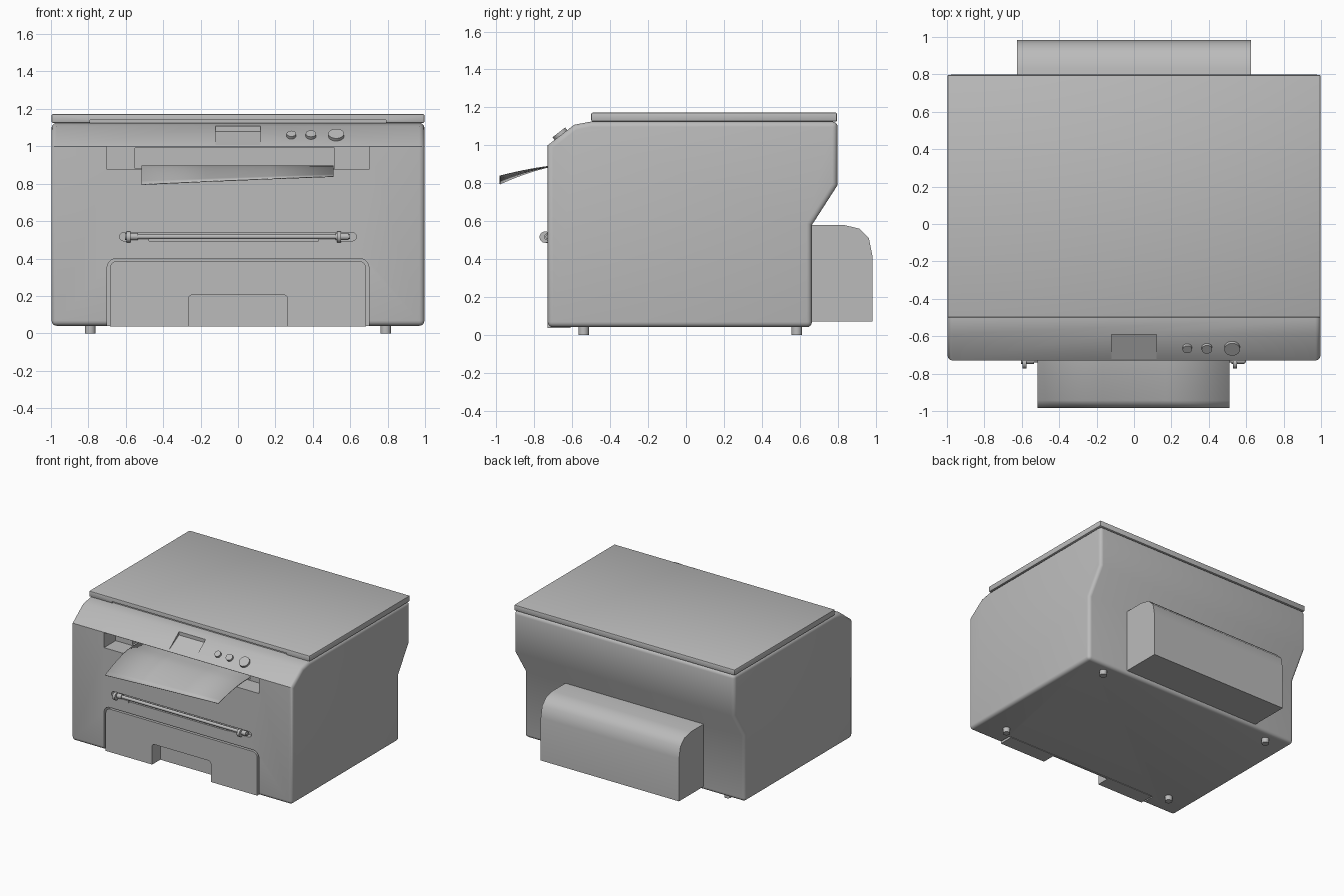
import bpy, bmesh, math
from mathutils import Matrix, Vector

if "Cube" in bpy.data.objects:
    bpy.data.objects.remove(bpy.data.objects["Cube"])

GREY = (0.5, 0.5, 0.5, 1)
grey = bpy.data.materials.new("grey plastic")
grey.use_nodes = True
grey.diffuse_color = GREY
grey.node_tree.nodes["Principled BSDF"].inputs["Base Color"].default_value = GREY


def add(name, bm):
    bmesh.ops.recalc_face_normals(bm, faces=bm.faces)
    mesh = bpy.data.meshes.new(name)
    bm.to_mesh(mesh)
    bm.free()
    mesh.materials.append(grey)
    ob = bpy.data.objects.new(name, mesh)
    bpy.context.collection.objects.link(ob)
    return ob


def prism(points, axis, lo, hi):
    """Extrude a closed outline along x (points are y, z) or y (points are x, z)."""
    bm = bmesh.new()
    place = (lambda a, b: (lo, a, b)) if axis == "x" else (lambda a, b: (a, lo, b))
    face = bm.faces.new([bm.verts.new(place(a, b)) for a, b in points])
    out = bmesh.ops.extrude_face_region(bm, geom=[face])
    step = Vector((hi - lo, 0, 0) if axis == "x" else (0, hi - lo, 0))
    bmesh.ops.translate(bm, vec=step, verts=[v for v in out["geom"] if isinstance(v, bmesh.types.BMVert)])
    return bm


def box(x0, x1, y0, y1, z0, z1):
    return prism([(x0, z0), (x1, z0), (x1, z1), (x0, z1)], "y", y0, y1)


def cylinder(radius, depth, centre, turn=Matrix(), sides=24):
    bm = bmesh.new()
    bmesh.ops.create_cone(bm, cap_ends=True, segments=sides, radius1=radius, radius2=radius,
                          depth=depth, matrix=Matrix.Translation(centre) @ turn)
    return bm


def arc(cx, cz, r, start, end, n=6):
    steps = [math.radians(start + (end - start) * i / n) for i in range(n + 1)]
    return [(cx + r * math.cos(t), cz + r * math.sin(t)) for t in steps]


def arch(half, bottom, top, r):
    """Door outline with rounded upper corners."""
    return ([(-half, bottom), (half, bottom)] + arc(half - r, top - r, r, 0, 90)
            + arc(r - half, top - r, r, 90, 180))


def bevel(bm, width, segments, keep=lambda e: True):
    bmesh.ops.bevel(bm, geom=[e for e in bm.edges if keep(e)], offset=width,
                    segments=segments, profile=0.5, affect="EDGES")
    return bm


def cut(ob, bm):
    cutter = add("cutter", bm)
    cutter.hide_render = True
    mod = ob.modifiers.new("cut", "BOOLEAN")
    mod.operation = "DIFFERENCE"
    mod.object = cutter
    bpy.context.view_layer.objects.active = ob
    bpy.ops.object.modifier_apply(modifier=mod.name)
    bpy.data.objects.remove(cutter)


# Body: side profile with rounded rim, bottom and back edges
FRONT = -0.73
profile = [(FRONT, 0.04), (0.665, 0.04), (0.665, 0.58), (0.8, 0.79), (0.8, 1.125),
           (-0.5, 1.125), (-0.59, 1.108), (FRONT, 1.0)]
body_bm = prism(profile, "x", -0.997, 0.997)


def rim(e):
    a, b = (v.co for v in e.verts)
    lengthwise = abs(a.x - b.x) > 1
    return not lengthwise or a.z < 0.1 or (a.y > 0.7 and a.z > 1)


body = add("body", bevel(body_bm, 0.028, 4, rim))

# Paper exit: shallow wide opening, deeper throat
cut(body, box(-0.7, 0.7, -0.9, -0.58, 0.875, 0.998))
cut(body, box(-0.55, 0.515, -0.9, -0.4, 0.88, 0.99))
# Groove behind the rod
R = 0.023
cut(body, prism(arc(0.61, 0.517, R, -90, 90) + arc(-0.61, 0.517, R, 90, 270), "y", -0.8, -0.69))
# Pocket for the paper drawer
cut(body, prism(arch(0.7, 0, 0.4, 0.05), "y", -0.8, -0.62))
# Sloping display recess, deepest at its upper end
cut(body, prism([(-0.722, 1.006), (-0.59, 1.08), (-0.59, 1.2), (-0.8, 1.2)], "x", -0.12, 0.12))

# Drawer front with a hand notch
drawer = add("paper_drawer", prism(arch(0.685, 0.036, 0.387, 0.04), "y", FRONT, -0.61))
cut(drawer, prism(arch(0.265, 0, 0.205, 0.02), "y", -0.8, -0.625))

# Lid with a gap under its front edge
lid = add("lid", bevel(box(-0.997, 0.997, -0.5, 0.797, 1.125, 1.172), 0.007, 2))
cut(lid, box(-0.79, 0.79, -0.6, -0.485, 1.1, 1.14))

# Rear housing with a rounded upper edge
add("rear_housing", prism([(0.6, 0.07), (0.983, 0.07), (0.983, 0.42), (0.965, 0.51),
                           (0.915, 0.56), (0.83, 0.58), (0.6, 0.58)], "x", -0.625, 0.625))

# Drooping sheet of paper, lower on its right side
sheet = bmesh.new()
rows = []
for i in range(13):
    t = i / 12
    y = -0.5 - 0.483 * t
    fall = max(0, (FRONT + 0.08 - y) / 0.333) ** 1.5
    rows.append([sheet.verts.new((x, y, 0.897 - fall * drop))
                 for x, drop in ((-0.515, 0.1), (-0.17, 0.084), (0.17, 0.07), (0.51, 0.057))])
for a, b in zip(rows, rows[1:]):
    for j in range(3):
        sheet.faces.new((a[j], a[j + 1], b[j + 1], b[j]))
paper = add("paper_sheet", sheet)
solid = paper.modifiers.new("thickness", "SOLIDIFY")
solid.thickness = 0.004

# Rod with a clip at each end
along_x = Matrix.Rotation(math.pi / 2, 4, "Y")
add("rod", cylinder(0.013, 1.2, (0, -0.728, 0.517), along_x, 12))
for side, x in (("right", -0.585), ("left", 0.54)):
    add(side + "_clip_disc", cylinder(0.03, 0.022, (x, -0.743, 0.515), along_x))
    add(side + "_clip_sleeve", cylinder(0.019, 0.07, (x + 0.015, -0.73, 0.517), along_x, 12))
    inward = 0.06 if x < 0 else -0.06
    add(side + "_clip_tab", box(x + inward - 0.05, x + inward + 0.05, -0.738, -0.7, 0.485, 0.503))

# Control buttons on the slope
slope = math.atan2(0.108, 0.14)
for name, x, r in (("small_button", 0.285, 0.025), ("middle_button", 0.39, 0.028),
                   ("large_button", 0.525, 0.042)):
    add(name, cylinder(r, 0.03, (x, -0.662, 1.056), Matrix.Rotation(slope, 4, "X")))

# Feet
for x in (-0.79, 0.79):
    for y in (-0.54, 0.585):
        end = "front" if y < 0 else "back"
        add(f"{end}_{'left' if x > 0 else 'right'}_foot", cylinder(0.028, 0.06, (x, y, 0.03)))

# Smooth the rounded surfaces, keep the corners crisp
for ob in bpy.context.collection.objects:
    if ob.type == "MESH" and grey.name in ob.data.materials:
        bpy.ops.object.select_all(action="DESELECT")
        ob.select_set(True)
        bpy.context.view_layer.objects.active = ob
        bpy.ops.object.shade_smooth_by_angle(angle=math.radians(35))
